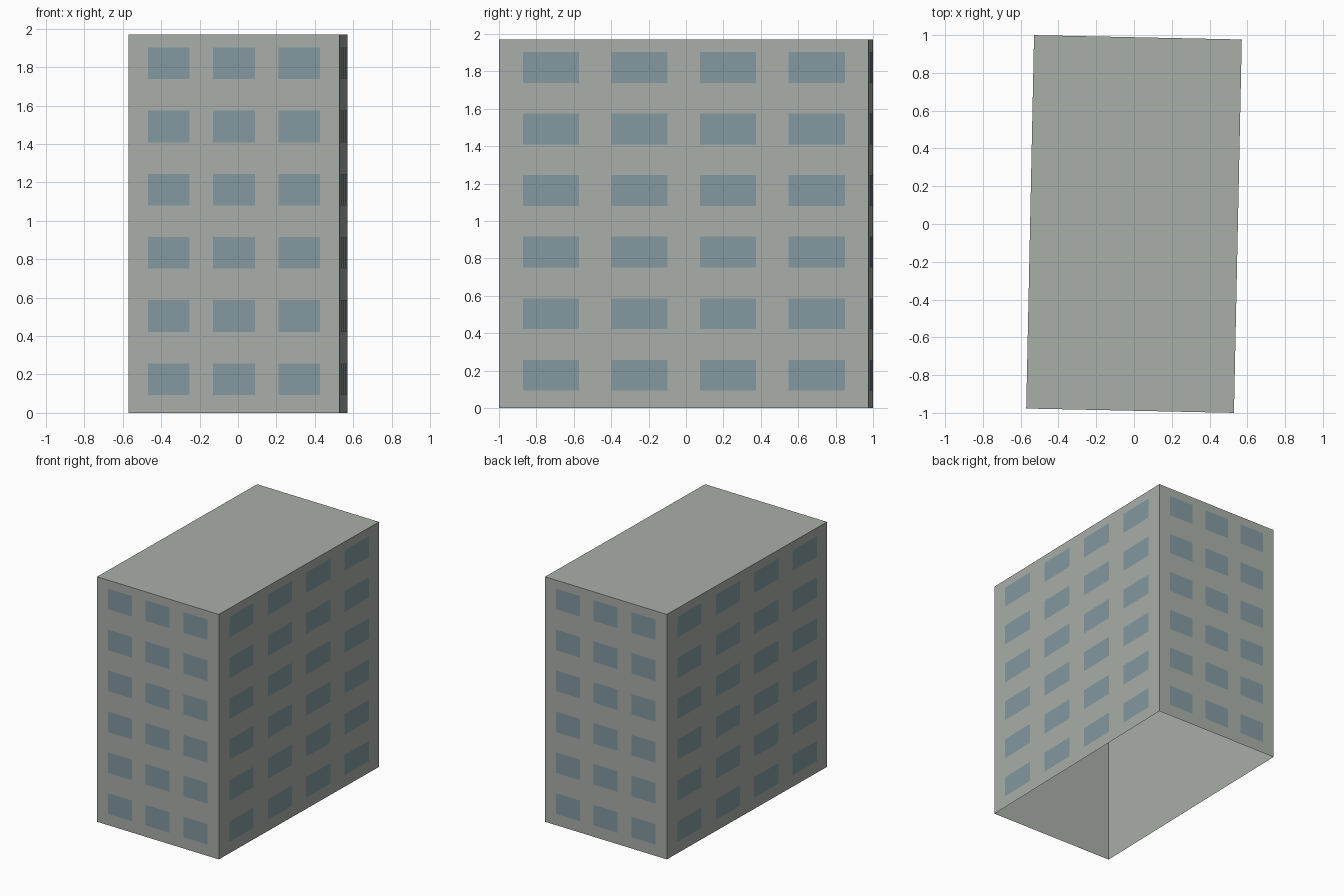
import bpy
import bmesh
from math import radians
from mathutils import Matrix, Vector

cube = bpy.data.objects.get("Cube")
if cube:
    bpy.data.objects.remove(cube, do_unlink=True)

WIDTH, DEPTH, HEIGHT = 1.10, 1.977, 1.97
TURN = radians(-1.2)
FLOORS, FIRST_ROW, FLOOR_STEP = 6, 0.175, 0.329
WINDOW_HEIGHT, PROUD = 0.165, 0.002


def make_material(name, color):
    mat = bpy.data.materials.new(name)
    mat.use_nodes = True
    mat.diffuse_color = (*color, 1)
    mat.node_tree.nodes["Principled BSDF"].inputs["Base Color"].default_value = (*color, 1)
    return mat


def finish(name, bm, mat):
    mesh = bpy.data.meshes.new(name)
    bm.to_mesh(mesh)
    bm.free()
    mesh.materials.append(mat)
    obj = bpy.data.objects.new(name, mesh)
    obj.rotation_euler.z = TURN
    bpy.context.collection.objects.link(obj)
    return obj


concrete = make_material("grey concrete", (0.395, 0.427, 0.395))
glass = make_material("blue grey glass", (0.227, 0.322, 0.355))

# Building shell: walls and flat roof, open underneath
bm = bmesh.new()
bmesh.ops.create_cube(bm, size=1)
bmesh.ops.scale(bm, vec=(WIDTH, DEPTH, HEIGHT), verts=bm.verts)
bmesh.ops.translate(bm, vec=(0, 0, HEIGHT / 2), verts=bm.verts)
floor = [f for f in bm.faces if f.normal.z < -0.5]
bmesh.ops.delete(bm, geom=floor, context="FACES_ONLY")
finish("building_shell", bm, concrete)


# Window grid: thin panes on one wall, turned to face the given side
def window_grid(name, angle, distance, columns, spacing, width):
    bm = bmesh.new()
    turn = Matrix.Rotation(radians(angle), 4, "Z")
    for row in range(FLOORS):
        z = FIRST_ROW + row * FLOOR_STEP
        for col in range(columns):
            x = (col - (columns - 1) / 2) * spacing
            corners = [(-1, -1), (1, -1), (1, 1), (-1, 1)]
            bm.faces.new([
                bm.verts.new(turn @ Vector((x + sx * width / 2,
                                            -distance - PROUD,
                                            z + sz * WINDOW_HEIGHT / 2)))
                for sx, sz in corners])
    finish(name, bm, glass)


for name, angle in (("front_windows", 0), ("back_windows", 180)):
    window_grid(name, angle, DEPTH / 2, 3, 0.34, 0.217)
for name, angle in (("left_windows", 90), ("right_windows", 270)):
    window_grid(name, angle, WIDTH / 2, 4, 0.474, 0.30)
